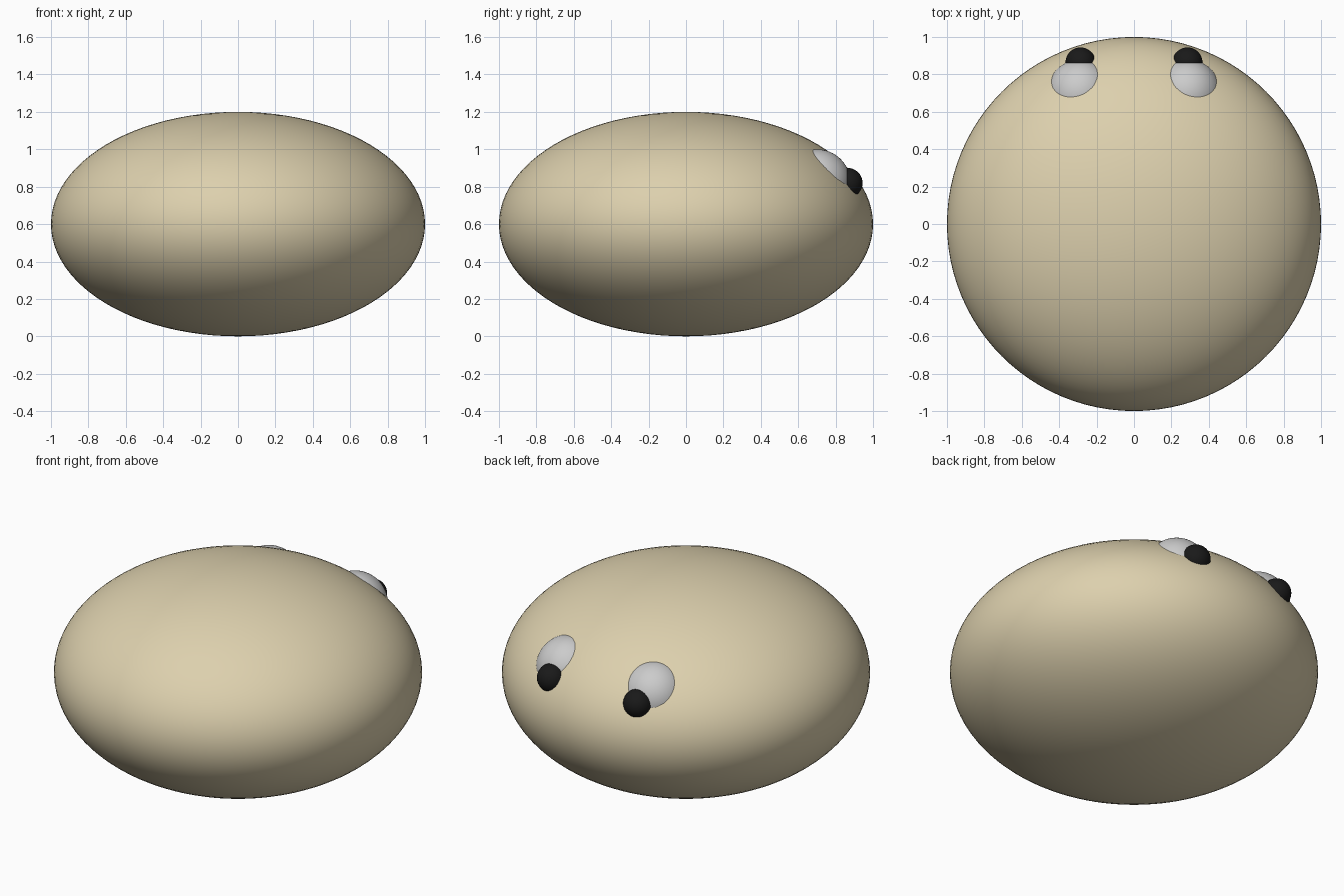
import bpy

if "Cube" in bpy.data.objects:
    bpy.data.objects.remove(bpy.data.objects["Cube"])


def material(name, color):
    m = bpy.data.materials.new(name)
    m.diffuse_color = color
    m.use_nodes = True
    m.node_tree.nodes["Principled BSDF"].inputs["Base Color"].default_value = m.diffuse_color
    return m


def ellipsoid(name, center, radii, mat=None, segments=64, rings=32):
    bpy.ops.mesh.primitive_uv_sphere_add(segments=segments, ring_count=rings, radius=1, location=center)
    ob = bpy.context.object
    ob.name = name
    ob.scale = radii
    bpy.ops.object.transform_apply(location=False, rotation=False, scale=True)
    bpy.ops.object.shade_smooth()
    if mat:
        ob.data.materials.append(mat)
    return ob


tan = material("tan", (0.72, 0.63, 0.42, 1))
black = material("black", (0.01, 0.01, 0.01, 1))

# Flattened round body
ellipsoid("body", (0, 0, 0.6), (1, 1, 0.6), tan, 96, 48)

# Eyes sunk into the body, each with a pupil straight ahead of it
for side, sx in (("left", -1), ("right", 1)):
    ellipsoid(side + "_eye", (sx * 0.285, 0.70, 0.82), (0.18,) * 3)
    ellipsoid(side + "_pupil", (sx * 0.286, 0.864, 0.82), (0.08,) * 3, black)
